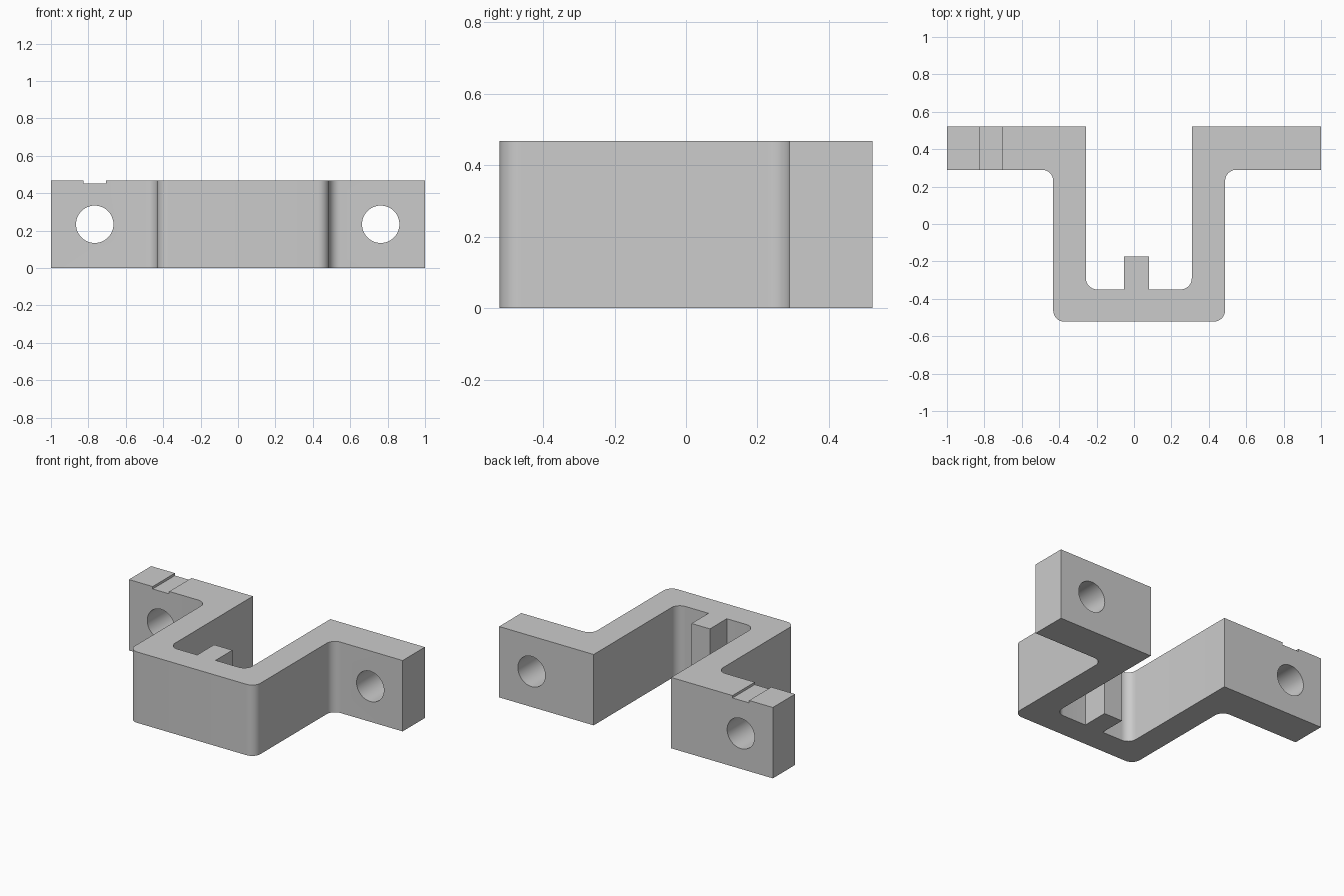
import bpy, bmesh
from math import cos, sin, pi
from mathutils import Matrix, Vector

HEIGHT = 0.468
FILLET = 0.06

cube = bpy.data.objects.get("Cube")
if cube:
    bpy.data.objects.remove(cube, do_unlink=True)

grey = bpy.data.materials.new("plain grey")
grey.use_nodes = True
colour = (0.6, 0.6, 0.6, 1)
grey.diffuse_color = colour
grey.node_tree.nodes["Principled BSDF"].inputs["Base Color"].default_value = colour


def make_object(name, bm):
    bmesh.ops.recalc_face_normals(bm, faces=bm.faces)
    mesh = bpy.data.meshes.new(name)
    bm.to_mesh(mesh)
    bm.free()
    obj = bpy.data.objects.new(name, mesh)
    obj.data.materials.append(grey)
    bpy.context.collection.objects.link(obj)
    return obj


def corner(x, y, radius, before, after, steps=8):
    """Round one right-angled profile corner with a quarter arc."""
    p = Vector((x, y))
    if not radius:
        return [p]
    a = (Vector(before[:2]) - p).normalized() * radius
    b = (Vector(after[:2]) - p).normalized() * radius
    angles = [pi / 2 * i / steps for i in range(steps + 1)]
    return [p + a + b - b * cos(t) - a * sin(t) for t in angles]


# Bracket: hat-shaped plan with a short rib inside, as (x, y, fillet radius)
back, front, flange, floor, rib = 0.522, -0.522, 0.29, -0.35, -0.174
plan = [
    (-1, back, 0), (-1, flange, 0), (-0.432, flange, FILLET),
    (-0.432, front, FILLET), (0.487, front, FILLET), (0.487, flange, FILLET),
    (1, flange, 0), (1, back, 0), (0.309, back, 0), (0.309, floor, FILLET),
    (0.081, floor, 0), (0.081, rib, 0), (-0.053, rib, 0), (-0.053, floor, 0),
    (-0.257, floor, FILLET), (-0.257, back, 0),
]
outline = []
for i, (x, y, r) in enumerate(plan):
    outline += corner(x, y, r, plan[i - 1], plan[(i + 1) % len(plan)])

bm = bmesh.new()
base = bm.faces.new([bm.verts.new((p.x, p.y, 0)) for p in outline])
top = bmesh.ops.extrude_face_region(bm, geom=[base], use_keep_orig=True)["geom"]
bmesh.ops.translate(bm, vec=(0, 0, HEIGHT),
                    verts=[v for v in top if isinstance(v, bmesh.types.BMVert)])
bracket = make_object("bracket", bm)

# Cutters: a bolt hole through each flange and a shallow groove on the right one
cutters = []
for side, x in (("right", -0.766), ("left", 0.763)):
    bm = bmesh.new()
    bmesh.ops.create_cone(bm, cap_ends=True, segments=48, radius1=0.1, radius2=0.1,
                          depth=0.6, matrix=Matrix.Translation((x, 0.4, HEIGHT / 2))
                          @ Matrix.Rotation(pi / 2, 4, "X"))
    cutters.append(make_object(side + "_hole_cutter", bm))

bm = bmesh.new()
bmesh.ops.create_cube(bm, size=1, matrix=Matrix.Translation((-0.766, 0.4, HEIGHT + 0.034))
                      @ Matrix.Diagonal((0.121, 0.6, 0.1, 1)))
cutters.append(make_object("groove_cutter", bm))

bpy.ops.object.select_all(action="DESELECT")
bpy.context.view_layer.objects.active = bracket
bracket.select_set(True)
for cutter in cutters:
    cutter.hide_render = True
    mod = bracket.modifiers.new(cutter.name, "BOOLEAN")
    mod.operation = "DIFFERENCE"
    mod.solver = "EXACT"
    mod.object = cutter
    bpy.ops.object.modifier_apply(modifier=mod.name)
    bpy.data.objects.remove(cutter, do_unlink=True)

bpy.ops.object.shade_smooth_by_angle(angle=0.5)
